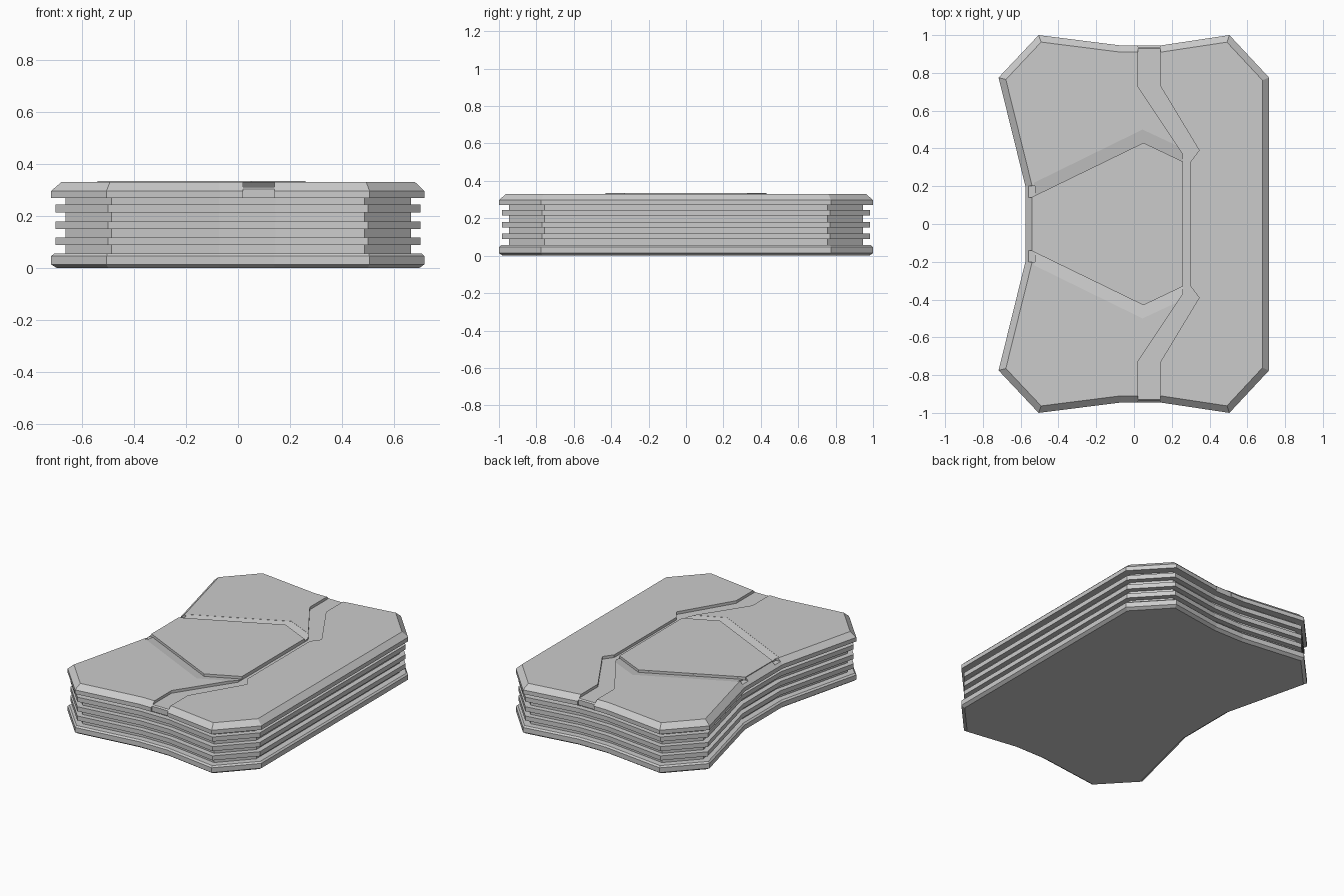
import bpy, bmesh
from mathutils import Vector

if "Cube" in bpy.data.objects:
    bpy.data.objects.remove(bpy.data.objects["Cube"])

# Outline of the slab, upper half (y > 0), mirrored for the lower half
HALF = [(0.715, 0.775), (0.505, 1.0), (0.14, 0.945), (-0.07, 0.945),
        (-0.505, 1.0), (-0.717, 0.775), (-0.575, 0.2)]
OUTLINE = HALF + [(x, -y) for x, y in reversed(HALF)]


def inset(points, d):
    """Offset a counter-clockwise polygon inwards with mitred corners."""
    result = []
    n = len(points)
    for i in range(n):
        p, c, q = (Vector(points[(i + k) % n]) for k in (-1, 0, 1))
        a, b = (c - p).normalized(), (q - c).normalized()
        na, nb = Vector((-a.y, a.x)), Vector((-b.y, b.x))
        result.append(c + (na + nb) * d / (1 + na.dot(nb)))
    return result


def loft(name, rings):
    """Solid from a stack of rings of 3D points."""
    bm = bmesh.new()
    rows = [[bm.verts.new(p) for p in ring] for ring in rings]
    n = len(rows[0])
    for a, b in zip(rows, rows[1:]):
        for i in range(n):
            j = (i + 1) % n
            bm.faces.new((a[i], a[j], b[j], b[i]))
    bm.faces.new(rows[0][::-1])
    bm.faces.new(rows[-1])
    bmesh.ops.recalc_face_normals(bm, faces=bm.faces[:])
    mesh = bpy.data.meshes.new(name)
    bm.to_mesh(mesh)
    bm.free()
    obj = bpy.data.objects.new(name, mesh)
    bpy.context.collection.objects.link(obj)
    return obj


def slab(name, profile):
    return loft(name, [[(p[0], p[1], z) for p in inset(OUTLINE, d)] for d, z in profile])


def cut(target, name, floor):
    """Subtract a prism whose floor follows the given 3D points."""
    cutter = loft(name, [floor, [(x, y, 0.45) for x, y, z in floor]])
    cutter.hide_render = True
    cutter.hide_viewport = True
    mod = target.modifiers.new(name, 'BOOLEAN')
    mod.operation = 'DIFFERENCE'
    mod.solver = 'EXACT'
    mod.object = cutter


def box_floor(x0, x1, y0, y1, z):
    return [(x0, y0, z), (x1, y0, z), (x1, y1, z), (x0, y1, z)]


# Bottom plate with a chamfered lower rim
slab("bottom_plate", [(0.02, 0), (0, 0.014), (0, 0.046), (0.01, 0.056)])

# Core with three cooling fins
profile = [(0.05, 0.05)]
for z in (0.088, 0.15, 0.214):
    profile += [(0.05, z), (0.015, z), (0.015, z + 0.03), (0.05, z + 0.03)]
slab("finned_core", profile + [(0.05, 0.275)])

# Top plate with a chamfered upper rim
top = slab("top_plate", [(0, 0.27), (0, 0.297), (0.035, 0.33)])

# Long panel channel crossing the top plate
left = [(0.02, 1.1), (0.02, 0.73), (0.26, 0.37)]
right = [(0.30, 0.33), (0.345, 0.39), (0.14, 0.73), (0.14, 1.1)]
channel = (left + [(x, -y) for x, y in left[::-1]]
           + [(x, -y) for x, y in right[::-1]] + right)
cut(top, "channel_cutter", [(x, y, 0.312) for x, y in channel])

# Sloped grooves beside the centre panel and the rim notches, both sides
for side, s in (("back", 1), ("front", -1)):
    groove = [(-0.53, 0.148, 0.318), (0.05, 0.43, 0.318), (0.27, 0.325, 0.318),
              (0.27, 0.395, 0.329), (0.045, 0.50, 0.329), (-0.53, 0.218, 0.329)]
    cut(top, side + "_groove_cutter", [(x, s * y, z) for x, y, z in groove])
    cut(top, side + "_left_notch_cutter", box_floor(-0.65, -0.525, s * 0.14, s * 0.2, 0.312))
    cut(top, side + "_end_notch_cutter", box_floor(0.02, 0.14, s * 0.937, s * 1.1, 0.2))

# Slightly raised centre panel
panel_half = [(0.26, 0.33), (0.05, 0.43), (-0.54, 0.143)]
panel = panel_half + [(x, -y) for x, y in reversed(panel_half)]
loft("centre_panel", [[(x, y, z) for x, y in panel] for z in (0.315, 0.335)])
